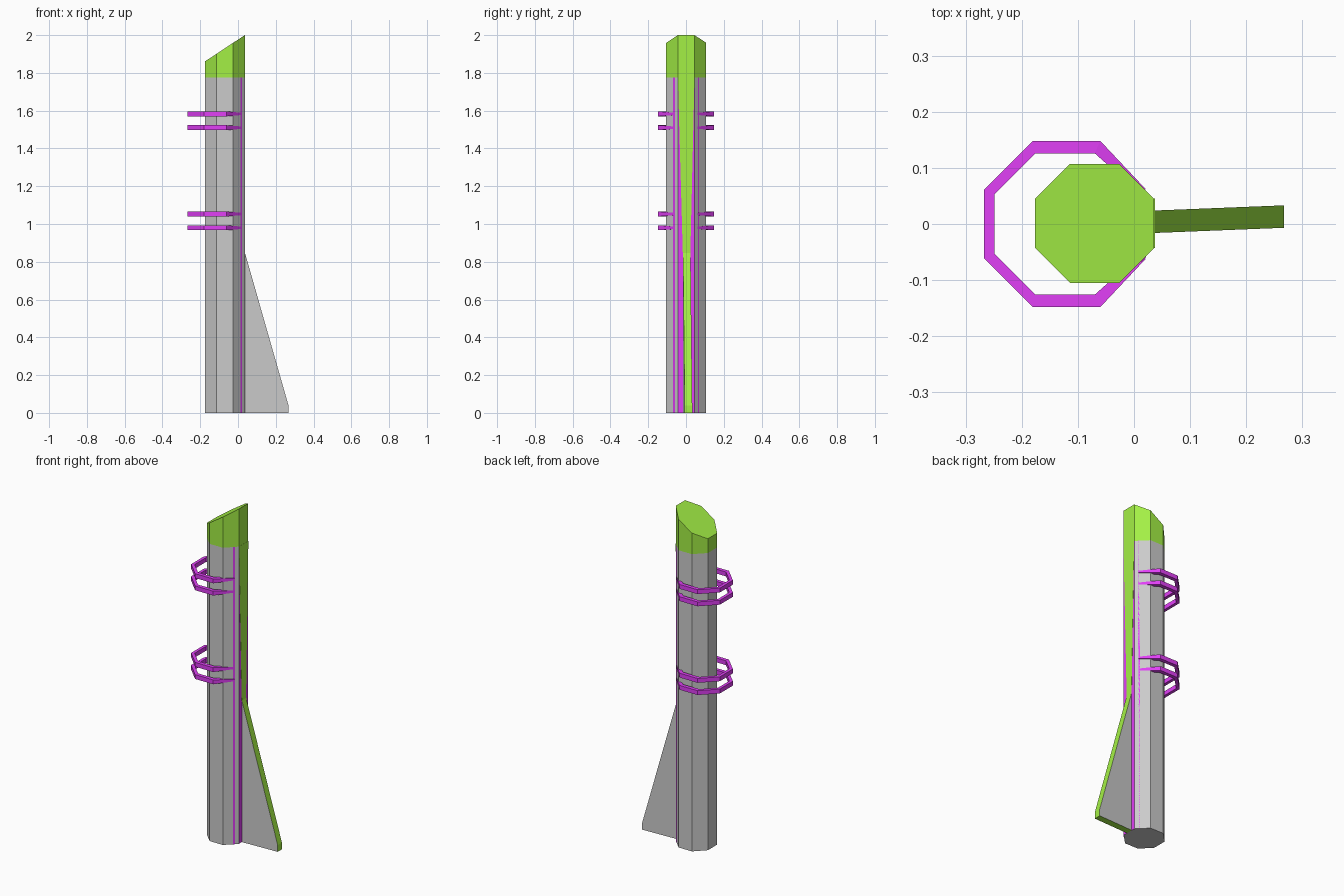
import bpy, bmesh

if "Cube" in bpy.data.objects:
    bpy.data.objects.remove(bpy.data.objects["Cube"])


def material(name, rgb):
    m = bpy.data.materials.new(name)
    m.diffuse_color = (*rgb, 1)
    m.use_nodes = True
    m.node_tree.nodes["Principled BSDF"].inputs["Base Color"].default_value = m.diffuse_color
    return m


GREY = material("grey", (0.8, 0.8, 0.8))
GREEN = material("green", (0.37, 0.87, 0.06))
PURPLE = material("purple", (0.75, 0.05, 0.92))


def loft(name, sections, mats, paint=None):
    """Skin a list of equal-length point loops, cap both ends, paint faces by normal/centre."""
    bm = bmesh.new()
    rows = [[bm.verts.new(p) for p in s] for s in sections]
    n = len(rows[0])
    for a, b in zip(rows, rows[1:]):
        for i in range(n):
            j = (i + 1) % n
            bm.faces.new((a[i], a[j], b[j], b[i]))
    bm.faces.new(rows[0][::-1])
    bm.faces.new(rows[-1])
    bmesh.ops.recalc_face_normals(bm, faces=bm.faces)
    if paint:
        for f in bm.faces:
            f.material_index = paint(f.normal)
    me = bpy.data.meshes.new(name)
    bm.to_mesh(me)
    bm.free()
    for m in mats:
        me.materials.append(m)
    ob = bpy.data.objects.new(name, me)
    bpy.context.collection.objects.link(ob)
    return ob


# Octagonal outline shared by post and cap
CX, R, H = -0.07, 0.106, 0.044
octagon = [(CX + x, y + 0.001) for x, y in
           [(R, -H), (R, H), (H, R), (-H, R), (-R, H), (-R, -H), (-H, -R), (H, -R)]]
FRONT = CX + R
SPLIT = 1.775

# Post with a purple face on the fin side
loft("post", [[(x, y, z) for x, y in octagon] for z in (0, SPLIT)],
     [GREY, PURPLE], lambda n: int(n.x > 0.95))

# Green cap with slanted top
loft("cap", [[(x, y, SPLIT) for x, y in octagon],
             [(x, y, 1.86 + (x - CX + R) / (2 * R) * 0.14) for x, y in octagon]], [GREEN])

# Tapering green panel running from the cap down to the fin
loft("front_panel", [[(x, -0.043, SPLIT), (x, 0.045, SPLIT), (x, 0.023, 0.845), (x, -0.017, 0.845)]
                     for x in (FRONT - 0.004, FRONT + 0.001)], [GREEN])

# Fin: grey sides, green rim
fin = [(FRONT - 0.01, 0), (0.267, 0), (0.267, 0.04), (FRONT, 0.85), (FRONT - 0.01, 0.85)]
loft("fin", [[(x, 0.004 + (x - FRONT) * 0.04 + s, z) for x, z in fin] for s in (-0.02, 0.02)],
     [GREY, GREEN], lambda n: int(abs(n.y) < 0.7))

# Vertical purple stripes on the two angled faces
for side, label in ((-1, "left"), (1, "right")):
    strip = [(0.0135, 0.0675), (0.0220, 0.0590), (0.018, 0.055), (0.0095, 0.0635)]
    loft("stripe_" + label, [[(x, side * y, z) for x, y in strip] for z in (0, SPLIT)], [PURPLE])

# Purple hoops: outer point, inner point, half height
half = [((0.021, 0.062), (0.010, 0.055), 0.006),
        ((-0.060, 0.148), (-0.070, 0.126), 0.013),
        ((-0.180, 0.148), (-0.176, 0.126), 0.013),
        ((-0.267, 0.061), (-0.249, 0.053), 0.013)]
mirrored = [((o[0], -o[1]), (i[0], -i[1]), h) for o, i, h in reversed(half)]
for k, z in enumerate((0.98, 1.053, 1.51, 1.583)):
    loft(f"hoop_{k + 1}", [[(*o, z - h), (*o, z + h), (*i, z + h), (*i, z - h)]
                           for o, i, h in half + mirrored], [PURPLE])
